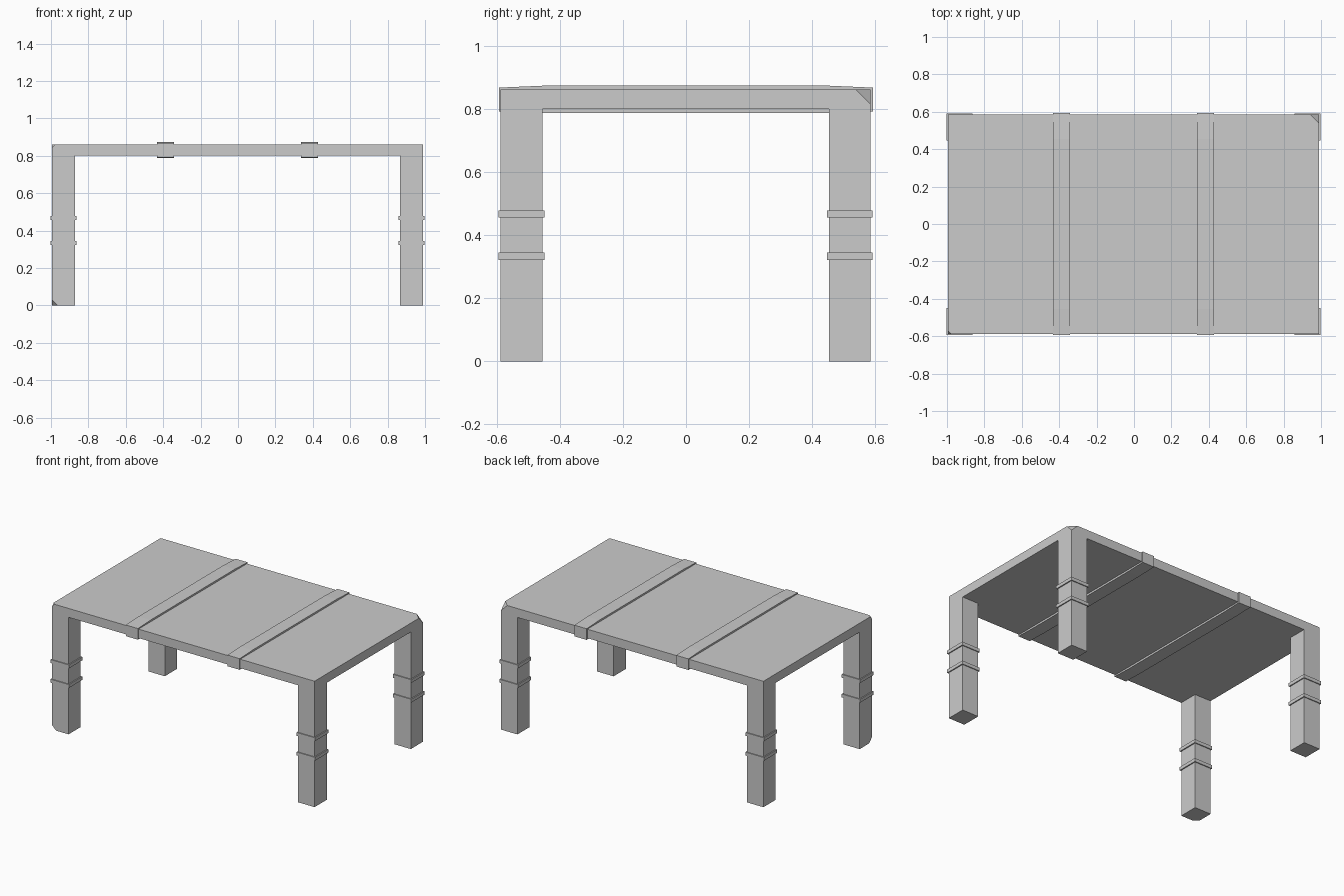
import bpy
import bmesh
from mathutils import Vector

cube = bpy.data.objects.get("Cube")
if cube:
    bpy.data.objects.remove(cube, do_unlink=True)

# One plain grey for the whole table
grey = bpy.data.materials.new("plain grey")
grey.use_nodes = True
COLOUR = (0.6, 0.6, 0.6, 1)
grey.diffuse_color = COLOUR
grey.node_tree.nodes["Principled BSDF"].inputs["Base Color"].default_value = COLOUR


def finish(name, bm):
    bmesh.ops.recalc_face_normals(bm, faces=bm.faces[:])
    mesh = bpy.data.meshes.new(name)
    bm.to_mesh(mesh)
    bm.free()
    mesh.materials.append(grey)
    obj = bpy.data.objects.new(name, mesh)
    bpy.context.collection.objects.link(obj)
    return obj


def extrude(bm, faces, offset):
    geom = bmesh.ops.extrude_face_region(bm, geom=faces)["geom"]
    verts = [g for g in geom if isinstance(g, bmesh.types.BMVert)]
    bmesh.ops.translate(bm, verts=verts, vec=offset)


def clip_corner(bm, corner, signs, size):
    """Slice one corner off at equal distance along the three axes."""
    point = Vector(corner) - Vector((signs[0] * size, 0, 0))
    bmesh.ops.bisect_plane(bm, geom=bm.verts[:] + bm.edges[:] + bm.faces[:],
                           plane_co=point, plane_no=Vector(signs).normalized(),
                           clear_outer=True)
    bmesh.ops.holes_fill(bm, edges=[e for e in bm.edges if e.is_boundary])


XS = (-0.995, -0.871, 0.866, 0.990)
YS = (-0.587, -0.455, 0.453, 0.585)
UNDER, TOP = 0.80, 0.861

# Table top with four legs, as one body
bm = bmesh.new()
grid = [[bm.verts.new((x, y, UNDER)) for y in YS] for x in XS]
cells = {(i, j): bm.faces.new((grid[i][j], grid[i][j + 1], grid[i + 1][j + 1], grid[i + 1][j]))
         for i in range(3) for j in range(3)}
upper = bmesh.ops.duplicate(bm, geom=bm.faces[:])["geom"]
upper_faces = [g for g in upper if isinstance(g, bmesh.types.BMFace)]
extrude(bm, upper_faces, (0, 0, TOP - UNDER))
bmesh.ops.delete(bm, geom=[f for f in upper_faces if f.is_valid], context="FACES")
for i in (0, 2):
    for j in (0, 2):
        extrude(bm, [cells[i, j]], (0, 0, -UNDER))
        if cells[i, j].is_valid:
            bmesh.ops.delete(bm, geom=[cells[i, j]], context="FACES_ONLY")
bmesh.ops.remove_doubles(bm, verts=bm.verts[:], dist=0.0001)
bmesh.ops.recalc_face_normals(bm, faces=bm.faces[:])
bmesh.ops.dissolve_limit(bm, angle_limit=0.01, verts=bm.verts[:], edges=bm.edges[:])
# Clipped corners
clip_corner(bm, (XS[3], YS[3], TOP), (1, 1, 1), 0.047)
clip_corner(bm, (XS[0], YS[0], TOP), (-1, -1, 1), 0.018)
clip_corner(bm, (XS[0], YS[0], 0), (-1, -1, -1), 0.03)
finish("table_top_and_legs", bm)

# Straps wrapped across the top, slightly thinner towards their ends
half = [(-0.593, 0.791), (-0.593, 0.867), (-0.455, 0.873)]
profile = half + [(-y, z) for y, z in reversed(half)] + [(0.455, 0.787), (-0.455, 0.787)]
for name, x0, x1 in (("right_strap", -0.433, -0.342), ("left_strap", 0.337, 0.428)):
    bm = bmesh.new()
    side = bm.faces.new([bm.verts.new((x0, y, z)) for y, z in profile])
    extrude(bm, [side], (x1 - x0, 0, 0))
    finish(name, bm)

# Two bands around each leg
for side, x0, x1 in (("right", XS[0], XS[1]), ("left", XS[2], XS[3])):
    for end, y0, y1 in (("front", YS[0], YS[1]), ("back", YS[2], YS[3])):
        for level, z in (("lower", 0.333), ("upper", 0.467)):
            bm = bmesh.new()
            bmesh.ops.create_cube(bm, size=1)
            bmesh.ops.scale(bm, verts=bm.verts[:], vec=(x1 - x0 + 0.015, y1 - y0 + 0.013, 0.023))
            bmesh.ops.translate(bm, verts=bm.verts[:], vec=((x0 + x1) / 2, (y0 + y1) / 2, z))
            finish(f"{end}_{side}_leg_{level}_band", bm)
